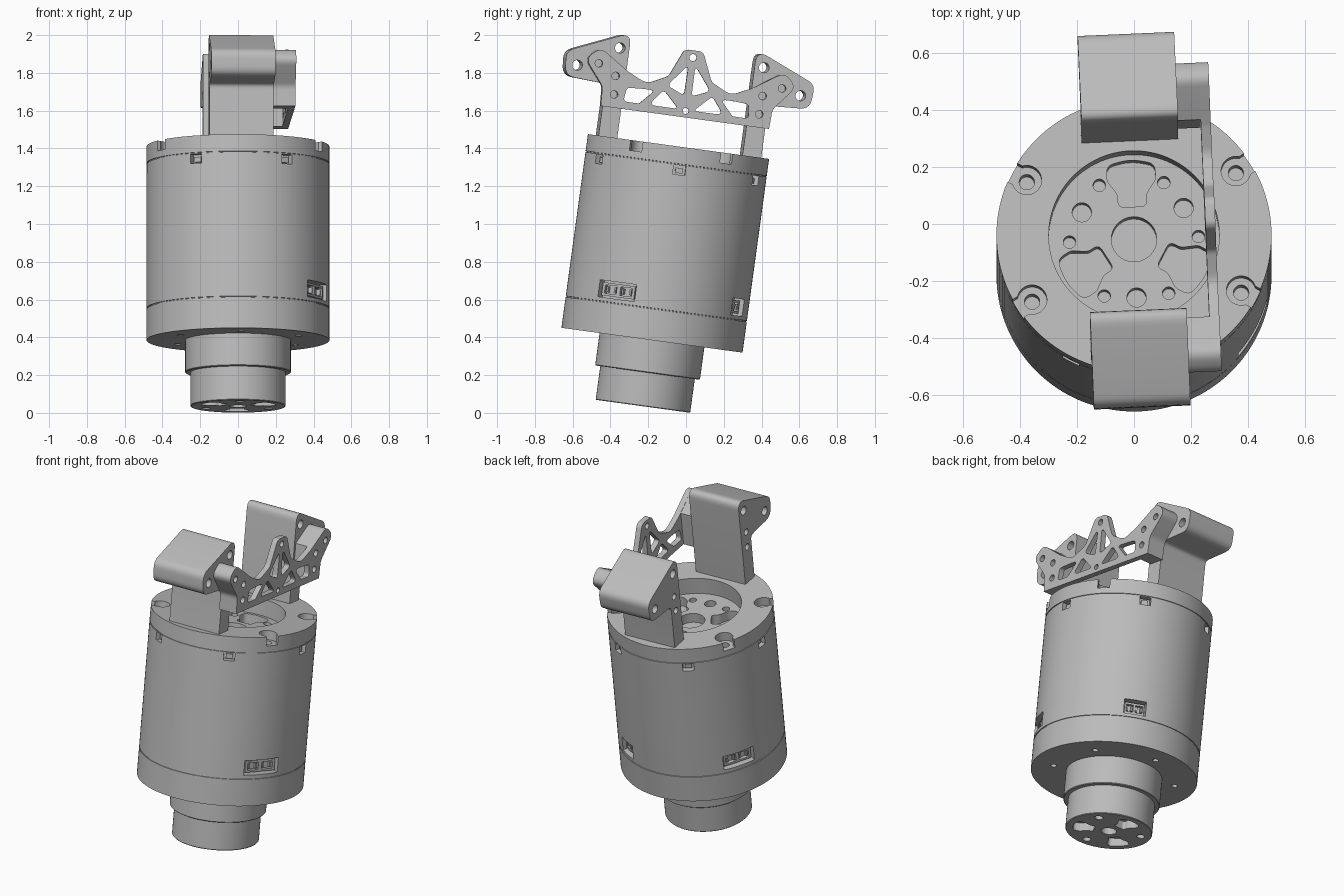
import bpy, bmesh, math
from math import radians, cos, sin
from mathutils import Matrix, Vector

if "Cube" in bpy.data.objects:
    bpy.data.objects.remove(bpy.data.objects["Cube"])

# The whole actuator leans back and is spun slightly about its own axis
FRAME = (Matrix.Translation((0, -0.228, 0.035))
         @ Matrix.Rotation(radians(-7.8), 4, 'X') @ Matrix.Rotation(radians(2.5), 4, 'Z'))

grey = bpy.data.materials.new("plain_grey")
grey.use_nodes = True
GREY = (0.5, 0.5, 0.5, 1)
grey.diffuse_color = GREY
grey.node_tree.nodes["Principled BSDF"].inputs["Base Color"].default_value = GREY


def finish(name, bm):
    bmesh.ops.recalc_face_normals(bm, faces=bm.faces)
    mesh = bpy.data.meshes.new(name)
    bm.to_mesh(mesh)
    bm.free()
    mesh.materials.append(grey)
    obj = bpy.data.objects.new(name, mesh)
    bpy.context.collection.objects.link(obj)
    obj.matrix_world = FRAME
    return obj


def lathe(name, profile, steps=128):
    bm = bmesh.new()
    verts = [bm.verts.new((r, 0, h)) for r, h in profile]
    edges = [bm.edges.new(pair) for pair in zip(verts, verts[1:])]
    bmesh.ops.spin(bm, geom=verts + edges, cent=(0, 0, 0), axis=(0, 0, 1),
                   angle=2 * math.pi, steps=steps, use_duplicate=False)
    bmesh.ops.remove_doubles(bm, verts=bm.verts, dist=0.0001)
    return finish(name, bm)


def prism(name, pts, a, b, axis='z', turn=0):
    """Extrude a 2D outline from a to b along an axis, then turn it about z."""
    bm = bmesh.new()
    place = (lambda p, q, t: (t, p, q)) if axis == 'x' else (lambda p, q, t: (p, q, t))
    low = [bm.verts.new(place(p, q, a)) for p, q in pts]
    high = [bm.verts.new(place(p, q, b)) for p, q in pts]
    bm.faces.new(low)
    bm.faces.new(high)
    for i in range(len(pts)):
        j = (i + 1) % len(pts)
        bm.faces.new((low[i], low[j], high[j], high[i]))
    bm.transform(Matrix.Rotation(radians(turn), 4, 'Z'))
    return finish(name, bm)


def circle(p, q, r, start=0, end=360, n=28):
    count = n if end - start == 360 else n + 1
    angles = [radians(start + (end - start) * i / n) for i in range(count)]
    return [(p + r * cos(t), q + r * sin(t)) for t in angles]


def rect(p, q, w, h):
    return [(p - w / 2, q - h / 2), (p + w / 2, q - h / 2), (p + w / 2, q + h / 2), (p - w / 2, q + h / 2)]


def rounded(corners, steps=7):
    """Outline whose corners (p, q, radius) are filleted."""
    out = []
    for i, (p, q, r) in enumerate(corners):
        c = Vector((p, q))
        a = Vector(corners[i - 1][:2]) - c
        b = Vector(corners[(i + 1) % len(corners)][:2]) - c
        if r == 0:
            out.append((p, q))
            continue
        t = min(r / math.tan(a.angle(b) / 2), 0.48 * a.length, 0.48 * b.length)
        s, e = c + a.normalized() * t, c + b.normalized() * t
        for k in range(steps + 1):
            f = k / steps
            out.append(tuple(s * (1 - f) ** 2 + c * 2 * f * (1 - f) + e * f * f))
    return out


def cut(obj, cutters):
    group = bpy.data.collections.new("cutters")
    bpy.context.scene.collection.children.link(group)
    for c in cutters:
        group.objects.link(c)
    mod = obj.modifiers.new("cut", 'BOOLEAN')
    mod.operand_type = 'COLLECTION'
    mod.collection = group
    mod.solver = 'EXACT'
    bpy.context.view_layer.update()
    mesh = bpy.data.meshes.new_from_object(obj.evaluated_get(bpy.context.evaluated_depsgraph_get()))
    obj.modifiers.clear()
    obj.data = mesh
    for c in cutters:
        bpy.data.objects.remove(c)
    bpy.data.collections.remove(group)


def hole(p, q, r, a, b, axis='z', turn=0):
    return prism("hole", circle(p, q, r), a, b, axis, turn)


BASE, TOP, FLOOR = 0.353, 1.388, 1.285
SIXTHS = range(0, 360, 60)
THIRDS = (90, 210, 330)
CORNERS = (30, 150, 210, 330)


def pocket(scale, a, b, turn):
    half = [(0.115, 0.05, 0.04), (0.16, 0.05, 0.04), (0.21, 0.085, 0.03), (0.265, 0.085, 0.04)]
    loop = half + [(0.285, 0, 0.2)] + [(p, -q, r) for p, q, r in reversed(half)]
    return prism("pocket", rounded([(p * scale, q * scale, r * scale) for p, q, r in loop]), a, b, turn=turn)


# Motor housing with two fine seams and a recessed top
profile = [(0, BASE), (0.484, BASE)]
for seam in (0.52, 1.295):
    profile += [(0.484, seam - 0.003), (0.48, seam - 0.002), (0.48, seam + 0.002), (0.484, seam + 0.003)]
profile += [(0.484, TOP), (0.30, TOP), (0.30, FLOOR), (0, FLOOR)]
housing = lathe("motor_housing", profile)

tools = [hole(0, 0, 0.08, FLOOR - 0.06, FLOOR + 0.02)]
for a in THIRDS:
    tools.append(pocket(1, FLOOR - 0.06, FLOOR + 0.02, a))
    tools.append(hole(0.207, 0, 0.034, FLOOR - 0.05, FLOOR + 0.02, turn=a + 180))
for a in SIXTHS:
    tools.append(hole(0.227, 0, 0.022, FLOOR - 0.05, FLOOR + 0.02, turn=a))
    tools.append(hole(0.36, 0, 0.018, BASE - 0.02, BASE + 0.05, turn=a + 30))
    tools.append(prism("window", rect(0, 1.265, 0.065, 0.05), 0.445, 0.52, 'x', a))
for a in CORNERS:
    keyhole = circle(0.425, 0, 0.052, 45, 315) + [(0.52, -0.037), (0.52, 0.037)]
    tools.append(prism("notch", keyhole, TOP - 0.055, TOP + 0.02, turn=a))
    tools.append(hole(0.425, 0, 0.027, TOP - 0.12, TOP - 0.03, turn=a))
PORTS = {-30: 0.22, 60: 0.13, 150: 0.2}
for a, width in PORTS.items():
    tools.append(prism("port", rect(0, 0.588, width, 0.09), 0.42, 0.52, 'x', a))
cut(housing, tools)

# Small nuts behind the windows, sockets and pins inside the ports
for a in SIXTHS:
    prism("window_nut", rect(0, 1.262, 0.04, 0.028), 0.44, 0.465, 'x', a)
for a, width in PORTS.items():
    socket = prism("port_socket", rect(0, 0.588, width * 0.88, 0.07), 0.41, 0.458, 'x', a)
    cut(socket, [prism("slot", rect(s * width * 0.21, 0.588, width * 0.32, 0.045), 0.435, 0.48, 'x', a)
                 for s in (-1, 1)])
    for i in (-3, -1, 1, 3):
        prism("port_pin", rect(i * width * 0.105, 0.588, 0.01, 0.03), 0.43, 0.455, 'x', a)

# Output collar and shaft
lathe("output_collar", [(0, 0.18), (0.276, 0.18), (0.28, 0.184), (0.28, BASE), (0, BASE)])
shaft = lathe("output_shaft", [(0, 0), (0.249, 0), (0.2525, 0.004), (0.2525, 0.18), (0, 0.18)])
tools = [hole(0, 0, 0.045, -0.02, 0.05)]
for a in THIRDS:
    tools.append(pocket(0.75, -0.02, 0.05, a))
    tools.append(hole(0.19, 0, 0.024, -0.02, 0.05, turn=a + 180))
cut(shaft, tools)

# Front and back mounting brackets: a wide leg under a wedge-shaped head
bracket = rounded([(0.335, TOP - 0.02, 0), (0.435, TOP - 0.02, 0), (0.435, 1.665, 0.03),
                   (0.655, 1.678, 0.06), (0.665, 1.81, 0.06), (0.335, 1.952, 0.045)])
for name, s in (("front_bracket", -1), ("back_bracket", 1)):
    block = prism(name, [(s * p, q) for p, q in bracket], -0.17, 0.17, 'x')
    cut(block, [hole(s * p, q, 0.027, -0.2, 0.2, 'x') for p, q in ((0.385, 1.863), (0.597, 1.742))]
        + [hole(s * p, q, 0.02, -0.2, -0.1, 'x') for p, q in ((0.393, 1.713), (0.388, 1.615))])

# Side truss plate joining the brackets
side = [(0.05, 1.903, 0.04), (0.115, 1.75, 0.05), (0.225, 1.695, 0.08), (0.33, 1.745, 0.1),
        (0.49, 1.85, 0.05), (0.565, 1.785, 0.05), (0.455, 1.65, 0.06), (0.45, 1.545, 0)]
outline = rounded(side + [(-p, q, r) for p, q, r in reversed(side)])
plate = prism("truss_plate", outline, 0.25, 0.285, 'x')
EAR_HOLES = ((0.49, 1.767), (0.393, 1.713), (0.388, 1.615))
TRUSS = ([(0.018, 1.825, 0.012), (0.02, 1.66, 0.015), (0.115, 1.7, 0.02)],
         [(0.04, 1.585, 0.01), (0.2, 1.585, 0.02), (0.13, 1.675, 0.02)],
         [(0.175, 1.665, 0.015), (0.25, 1.585, 0.015), (0.335, 1.585, 0.02), (0.325, 1.66, 0.02), (0.24, 1.665, 0.02)])
tools = [hole(0, 1.865, 0.019, 0.2, 0.3, 'x'), hole(0, 1.58, 0.016, 0.2, 0.3, 'x')]
for s in (-1, 1):
    tools += [hole(s * p, q, 0.02, 0.2, 0.3, 'x') for p, q in EAR_HOLES]
    tools += [prism("truss", [(s * p, q) for p, q in rounded(t)], 0.2, 0.3, 'x') for t in TRUSS]
cut(plate, tools)

# Thick ears between plate and brackets
ear = [(0.35, 1.545)] + [(p, q) for p, q in outline[:len(outline) // 2] if p > 0.35] + [(0.45, 1.545)]
ear.insert(1, (0.35, 1.755))
for name, s in (("front_ear", -1), ("back_ear", 1)):
    block = prism(name, [(s * p, q) for p, q in dict.fromkeys(ear)], 0.168, 0.251, 'x')
    cut(block, [hole(s * p, q, 0.02, 0.2, 0.3, 'x') for p, q in EAR_HOLES])

# Smooth shading with sharp edges kept
bpy.ops.object.select_all(action='DESELECT')
for obj in bpy.context.scene.objects:
    if obj.type == 'MESH':
        obj.select_set(True)
        bpy.context.view_layer.objects.active = obj
bpy.ops.object.shade_smooth_by_angle(angle=radians(30))
